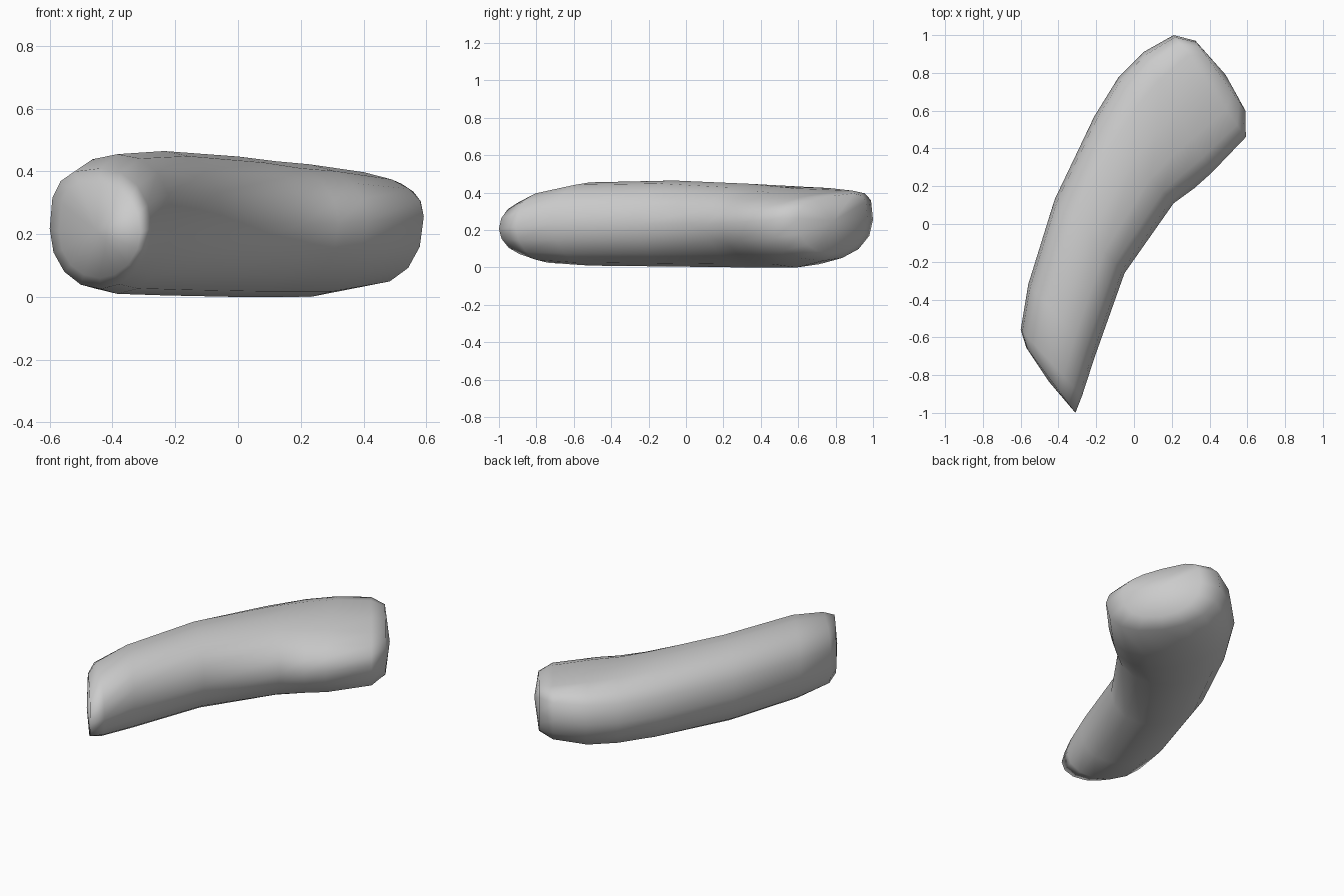
import bpy, bmesh
from math import cos, sin, pi

if "Cube" in bpy.data.objects:
    bpy.data.objects.remove(bpy.data.objects["Cube"])

SIDES = 16
# Cross-sections: outer x,y, inner x,y, bottom z, outer top z, inner top z,
# height of widest level (0-1), outer roundness, inner roundness
SECTIONS = [
    (-.57, -.655, -.31, -1.0, .06, .38, .35, .48, 3.0, 2.1),
    (-.60, -.56, -.275, -.91, .025, .41, .41, .50, 2.9, 2.1),
    (-.56, -.32, -.21, -.71, .01, .45, .46, .50, 2.4, 2.2),
    (-.42, .13, -.05, -.26, .005, .465, .465, .50, 2.4, 2.2),
    (-.21, .57, .21, .11, .00, .46, .435, .52, 2.5, 2.2),
    (-.08, .78, .32, .19, .00, .455, .41, .54, 2.7, 2.2),
    (.05, .91, .41, .27, .00, .445, .40, .57, 3.1, 2.3),
    (.21, 1.0, .592, .46, .035, .43, .365, .61, 3.8, 2.5),
    (.325, .97, .59, .60, .075, .415, .35, .61, 3.8, 2.6),
]


def ring(bm, s):
    ox, oy, ix, iy, bottom, top_o, top_i, level, p_out, p_in = s
    mid = bottom + level * ((top_o + top_i) / 2 - bottom)
    verts = []
    for k in range(SIDES):
        a = 2 * pi * k / SIDES
        c, n = cos(a), sin(a)
        # underside is rounder than the upper side
        if c > 0:
            p = 2 / (p_in if n > 0 else p_in - .2)
        else:
            p = 2 / (p_out if n > 0 else 2.05)
        u = (1 if c > 0 else -1) * abs(c) ** p
        v = (1 if n > 0 else -1) * abs(n) ** p
        f = (u + 1) / 2
        top = top_o + (top_i - top_o) * f
        z = mid + v * ((top - mid) if v > 0 else (mid - bottom))
        verts.append(bm.verts.new((ox + (ix - ox) * f, oy + (iy - oy) * f, z)))
    return verts


# Curved bar lofted through the sections
bm = bmesh.new()
rings = [ring(bm, s) for s in SECTIONS]
for a, b in zip(rings, rings[1:]):
    for k in range(SIDES):
        j = (k + 1) % SIDES
        bm.faces.new((a[k], a[j], b[j], b[k]))

# Slightly bulged end caps
for loop, tip in ((rings[0], (-.45, -.835, .21)), (rings[-1], (.485, .79, .25))):
    t = bm.verts.new(tip)
    for k in range(SIDES):
        bm.faces.new((loop[k], loop[(k + 1) % SIDES], t))

bmesh.ops.recalc_face_normals(bm, faces=bm.faces)
for f in bm.faces:
    f.smooth = True
mesh = bpy.data.meshes.new("curved_bar")
bm.to_mesh(mesh)
bm.free()
bpy.context.collection.objects.link(bpy.data.objects.new("curved_bar", mesh))
